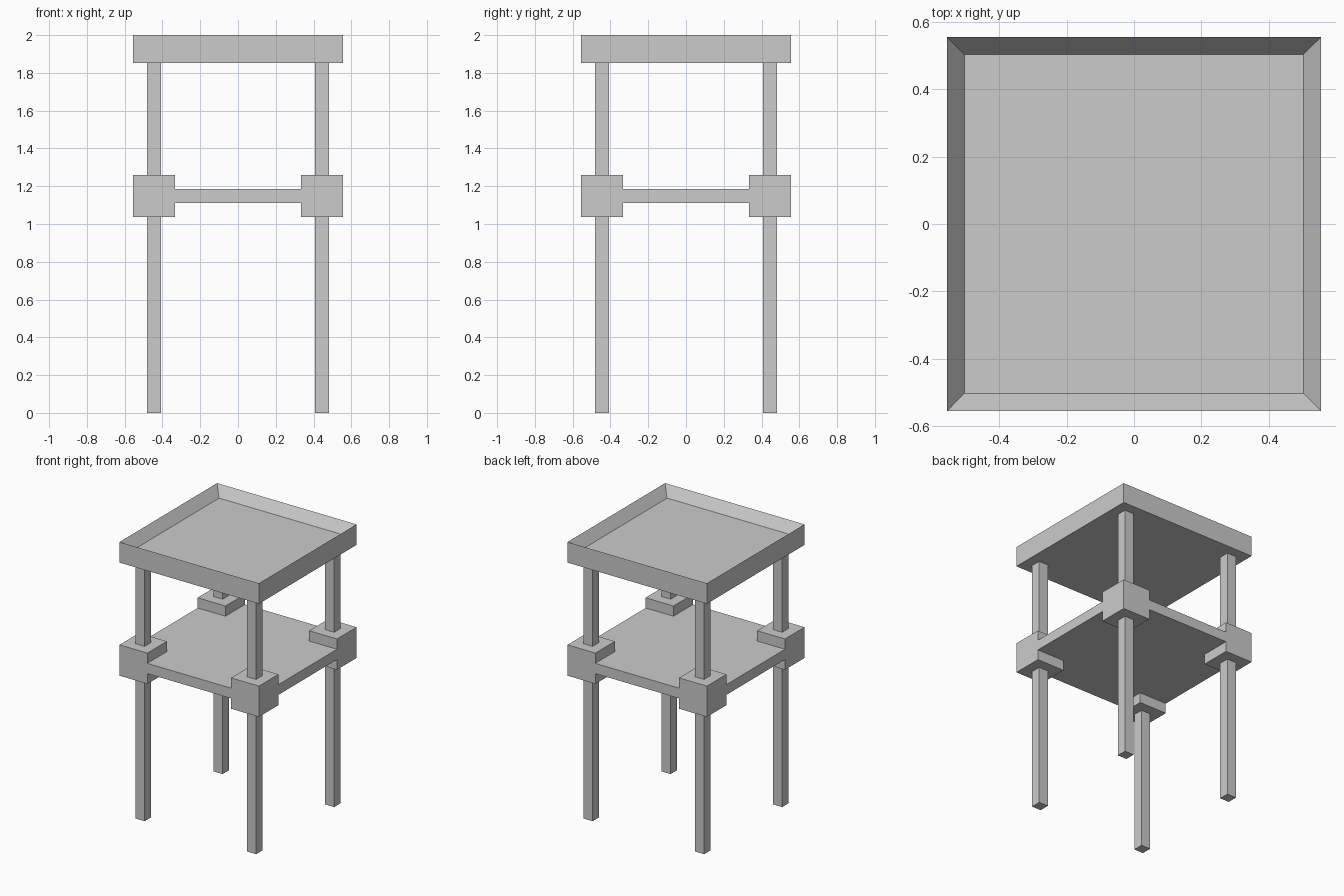
import bpy, bmesh

if "Cube" in bpy.data.objects:
    bpy.data.objects.remove(bpy.data.objects["Cube"])

U = 1 / 27  # module: every dimension is a whole number of these


def make_object(name, bm):
    bmesh.ops.recalc_face_normals(bm, faces=bm.faces)
    mesh = bpy.data.meshes.new(name)
    bm.to_mesh(mesh)
    bm.free()
    obj = bpy.data.objects.new(name, mesh)
    bpy.context.collection.objects.link(obj)
    return obj


def prism(profile, z0, z1):
    """Extrude an xy outline (in modules) from z0 to z1."""
    bm = bmesh.new()
    base = bm.faces.new([bm.verts.new((x * U, y * U, z0 * U)) for x, y in profile])
    top = bmesh.ops.extrude_face_region(bm, geom=[base])["geom"]
    verts = [g for g in top if isinstance(g, bmesh.types.BMVert)]
    bmesh.ops.translate(bm, verts=verts, vec=(0, 0, (z1 - z0) * U))
    bm.normal_update()
    return bm


def square(cx, cy, h):
    return [(cx - h, cy - h), (cx + h, cy - h), (cx + h, cy + h), (cx - h, cy + h)]


# Tray top: slab with a raised rim around a sunken floor
bm = prism(square(0, 0, 15), 50, 54)
bmesh.ops.recalc_face_normals(bm, faces=bm.faces)
floor = max(bm.faces, key=lambda f: f.calc_center_median().z)
bmesh.ops.inset_region(bm, faces=[floor], thickness=2 * U)
bmesh.ops.translate(bm, verts=floor.verts[:], vec=(0, 0, -2 * U))
make_object("tray_top", bm)

# Shelf: board notched around the corner blocks, flush with their outer faces
a, b = 9, 15
outline = [(-a, -b), (a, -b), (a, -a), (b, -a), (b, a), (a, a),
           (a, b), (-a, b), (-a, a), (-b, a), (-b, -a), (-a, -a)]
make_object("shelf", prism(outline, 30, 32))

# Four legs, each passing through a corner block
for side_y, sy in (("front", -1), ("back", 1)):
    for side_x, sx in (("left", -1), ("right", 1)):
        make_object(f"{side_y}_{side_x}_leg", prism(square(12 * sx, 12 * sy, 1), 0, 50))
        make_object(f"{side_y}_{side_x}_block", prism(square(12 * sx, 12 * sy, 3), 28, 34))
